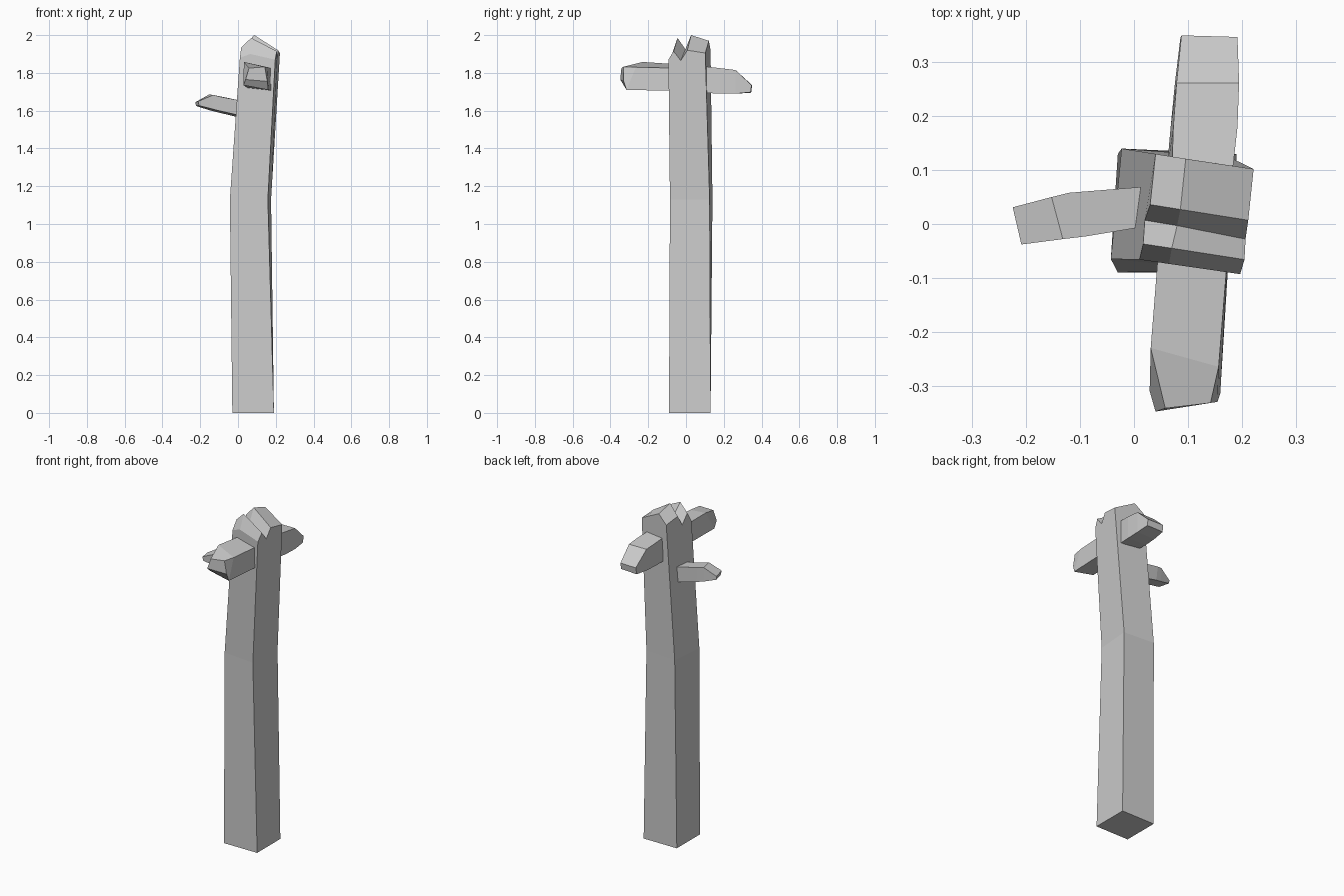
import bpy, bmesh


def make_object(name, verts, faces):
    mesh = bpy.data.meshes.new(name)
    mesh.from_pydata(verts, [], faces)
    bm = bmesh.new()
    bm.from_mesh(mesh)
    bmesh.ops.recalc_face_normals(bm, faces=bm.faces)
    bm.to_mesh(mesh)
    bm.free()
    obj = bpy.data.objects.new(name, mesh)
    bpy.context.collection.objects.link(obj)
    return obj


def loft(name, rings):
    """Skin four-sided rings and cap both ends."""
    verts = [p for ring in rings for p in ring]
    last = 4 * (len(rings) - 1)
    faces = [(0, 1, 2, 3), tuple(range(last, last + 4))]
    for r in range(len(rings) - 1):
        for i in range(4):
            j = (i + 1) % 4
            faces.append((4*r + i, 4*r + j, 4*r + 4 + j, 4*r + 4 + i))
    return make_object(name, verts, faces)


# Post: square base, bent at mid height, ending in a notched ridge
base = [(-.03, -.09, 0), (.19, -.09, 0), (.19, .13, 0), (-.03, .13, 0)]
bend = [(-.043, -.065, 1.13), (.158, -.085, 1.13),
        (.175, .125, 1.13), (-.023, .14, 1.13)]
# Top stations from front to back: left eave, ridge, right eave
stations = [
    ((.010, -.066, 1.88), (.065, -.074, 1.90), (.197, -.093, 1.87)),
    ((.017, -.037, 1.935), (.070, -.045, 1.985), (.205, -.066, 1.915)),
    ((.020, .007, 1.88), (.080, -.003, 1.925), (.207, -.028, 1.865)),
    ((.030, .036, 1.94), (.086, .027, 2.0), (.212, .007, 1.92)),
    ((.040, .130, 1.92), (.096, .121, 1.97), (.222, .102, 1.905)),
]
verts = base + bend + [p for s in stations for p in s]
T = 8
faces = [(0, 1, 2, 3)]
faces += [(i, (i + 1) % 4, 4 + (i + 1) % 4, 4 + i) for i in range(4)]
faces += [
    (4, 5, T + 2, T + 1, T),                                 # front
    (6, 7, T + 12, T + 13, T + 14),                          # back
    (7, 4) + tuple(T + 3*k for k in range(5)),               # left
    (5, 6) + tuple(T + 3*k + 2 for k in reversed(range(5))),  # right
]
for k in range(4):
    for c in range(2):
        a = T + 3*k + c
        faces.append((a, a + 1, a + 4, a + 3))
make_object("post", verts, faces)

# Front stub: ring order top left, top right, bottom right, bottom left
loft("front_stub", [
    [(.046, -.04, 1.845), (.175, -.04, 1.825), (.177, -.04, 1.705), (.05, -.04, 1.72)],
    [(.031, -.23, 1.858), (.157, -.265, 1.83), (.160, -.315, 1.71), (.029, -.31, 1.735)],
    [(.058, -.342, 1.825), (.142, -.332, 1.832), (.155, -.33, 1.755), (.040, -.348, 1.765)],
])

# Back stub with a sloping end
loft("back_stub", [
    [(.070, .09, 1.835), (.182, .09, 1.835), (.182, .09, 1.695), (.060, .09, 1.70)],
    [(.073, .18, 1.825), (.192, .18, 1.825), (.192, .18, 1.69), (.068, .18, 1.692)],
    [(.079, .262, 1.815), (.195, .262, 1.815), (.195, .262, 1.69), (.076, .262, 1.69)],
    [(.088, .350, 1.735), (.192, .347, 1.735), (.192, .342, 1.698), (.086, .345, 1.695)],
])

# Thin left stub tapering to its tip
loft("left_stub", [
    [(.03, .07, 1.65), (.03, -.003, 1.65), (.03, -.003, 1.57), (.03, .07, 1.558)],
    [(-.12, .058, 1.681), (-.09, -.023, 1.673), (-.11, -.022, 1.602), (-.11, .058, 1.592)],
    [(-.153, .05, 1.686), (-.132, -.028, 1.683), (-.14, -.026, 1.61), (-.15, .05, 1.602)],
    [(-.225, .031, 1.645), (-.209, -.038, 1.65), (-.207, -.036, 1.627), (-.223, .031, 1.625)],
])
